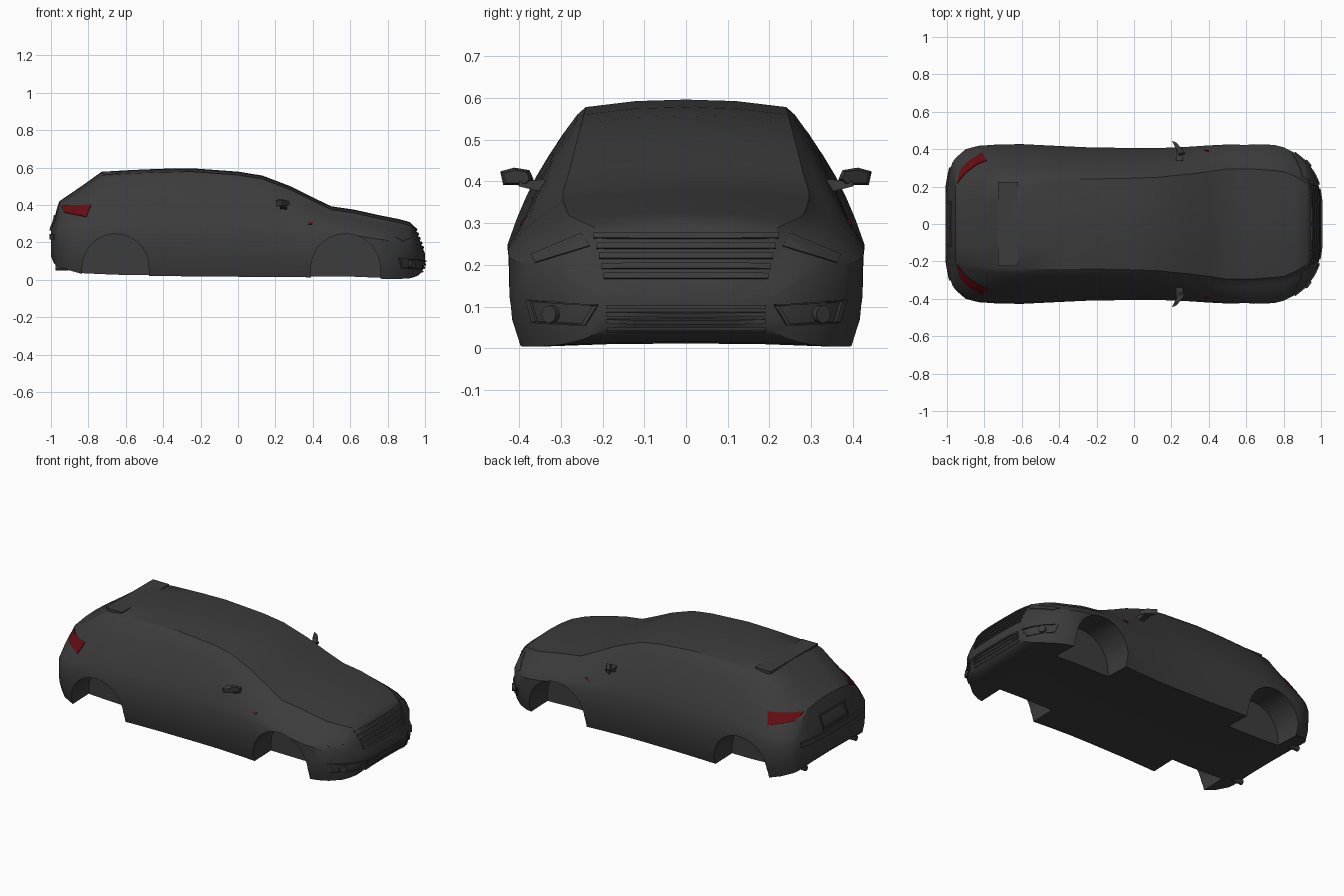
import bpy, bmesh, math
from mathutils import Vector
from mathutils.bvhtree import BVHTree

if "Cube" in bpy.data.objects:
    bpy.data.objects.remove(bpy.data.objects["Cube"])


def material(name, rgb):
    m = bpy.data.materials.new(name)
    m.diffuse_color = (*rgb, 1)
    m.use_nodes = True
    m.node_tree.nodes["Principled BSDF"].inputs["Base Color"].default_value = m.diffuse_color
    return m


DARK = material("dark_grey", (0.045, 0.045, 0.045))
RED = material("red_lens", (0.13, 0.004, 0.006))


def make_object(name, bm, mat=DARK):
    bmesh.ops.recalc_face_normals(bm, faces=bm.faces)
    me = bpy.data.meshes.new(name)
    bm.to_mesh(me)
    ob = bpy.data.objects.new(name, me)
    bpy.context.collection.objects.link(ob)
    me.materials.append(mat)
    return ob


def activate(ob):
    bpy.ops.object.select_all(action='DESELECT')
    ob.select_set(True)
    bpy.context.view_layer.objects.active = ob


def prism(bm, outline, a, b):
    """Closed solid joining an outline mapped by a() to the same mapped by b()."""
    va = [bm.verts.new(a(p)) for p in outline]
    vb = [bm.verts.new(b(p)) for p in outline]
    bm.faces.new(va)
    bm.faces.new(vb[::-1])
    n = len(outline)
    for i in range(n):
        bm.faces.new((va[i], va[(i + 1) % n], vb[(i + 1) % n], vb[i]))


# Body stations: x, half width, top height, half width of top, bottom height
STATIONS = [
    (-1.0, .20, .285, .13, .125), (-.985, .29, .315, .18, .09), (-.97, .33, .375, .19, .075),
    (-.955, .352, .42, .20, .066), (-.90, .40, .457, .215, .05), (-.83, .418, .505, .225, .03),
    (-.73, .425, .577, .235, .025), (-.60, .427, .585, .24, .02), (-.42, .418, .593, .24, .02),
    (-.25, .41, .596, .24, .018), (0, .406, .578, .245, .016), (.13, .406, .557, .25, .015),
    (.28, .412, .50, .265, .014), (.40, .42, .44, .28, .013), (.50, .425, .392, .295, .012),
    (.62, .427, .375, .295, .011), (.75, .423, .346, .285, .006), (.80, .41, .336, .28, .004),
    (.86, .38, .324, .255, .004), (.92, .33, .308, .22, .008), (.945, .295, .282, .21, .015),
    (.965, .265, .232, .205, .024), (.985, .22, .175, .17, .045), (1.0, .13, .14, .10, .08)]


def half_section(W, top, tw, bot):
    zw = min(.25, bot + .62 * (top - bot))
    d = min(.018, .2 * (top - zw))
    ax, az = tw + .12 * (W - tw), top - 2 * d
    cx, cz = ax + .65 * (W - ax), az + .4 * (zw - az)
    pts = [(0, top), (tw * .5, top - d * .2), (tw, top - d)]
    for i in range(7):
        t = i / 6
        pts.append(((1 - t) ** 2 * ax + 2 * t * (1 - t) * cx + t * t * W,
                    (1 - t) ** 2 * az + 2 * t * (1 - t) * cz + t * t * zw))
    h = zw - bot
    pts += [(W, bot + h * .6), (W - .004, bot + h * .3), (W - .024, bot),
            (W * .5, bot + .006), (0, bot + .008)]
    return pts


# Lofted body shell
bm = bmesh.new()
rings = []
for x, W, top, tw, bot in STATIONS:
    half = half_section(W, top, tw, bot)
    ring = half + [(-y, z) for y, z in half[-2:0:-1]]
    rings.append([bm.verts.new((x, y, z)) for y, z in ring])
for r, s in zip(rings, rings[1:]):
    for i in range(len(r)):
        j = (i + 1) % len(r)
        bm.faces.new((r[i], r[j], s[j], s[i]))
bm.faces.new(rings[0])
bm.faces.new(rings[-1][::-1])
body = make_object("car_body", bm)
bm.normal_update()
tree = BVHTree.FromBMesh(bm)

# Wheel arches cut out of both sides
for cx, r, cz in ((-.655, .178, .067), (.575, .186, .06)):
    for side in (1, -1):
        outline = [(cx + r * math.cos(math.pi * i / 14), cz + r * math.sin(math.pi * i / 14)) for i in range(15)]
        outline += [(cx - r, -.1), (cx + r, -.1)]
        cb = bmesh.new()
        prism(cb, outline, lambda p: (p[0], side * .24, p[1]), lambda p: (p[0], side * .6, p[1]))
        cutter = make_object("arch_cutter", cb)
        cutter.hide_render = True
        mod = body.modifiers.new("arch", 'BOOLEAN')
        mod.operation, mod.solver, mod.object = 'DIFFERENCE', 'EXACT', cutter
        activate(body)
        bpy.ops.object.modifier_apply(modifier=mod.name)
        bpy.data.objects.remove(cutter)
activate(body)
bpy.ops.object.shade_smooth_by_angle(angle=math.radians(32))


def patch(name, corners, axis, sign, thick=.01, mat=DARK, nu=10, nv=2):
    """Panel hugging the body: four 2D corners projected along x (as y,z) or y (as x,z)."""
    b = bmesh.new()
    c = [Vector(p) for p in corners]
    grid = []
    for i in range(nu + 1):
        row = []
        for j in range(nv + 1):
            u, v = i / nu, j / nv
            p = c[0].lerp(c[1], u).lerp(c[3].lerp(c[2], u), v)
            if axis == 'x':
                o, d = Vector((sign * 2, p[0], p[1])), Vector((-sign, 0, 0))
            else:
                o, d = Vector((p[0], sign * 2, p[1])), Vector((0, -sign, 0))
            hit = tree.ray_cast(o, d)[0] or tree.find_nearest(o + d * 1.6)[0]
            row.append(b.verts.new(hit))
        grid.append(row)
    for i in range(nu):
        for j in range(nv):
            b.faces.new((grid[i][j], grid[i + 1][j], grid[i + 1][j + 1], grid[i][j + 1]))
    ob = make_object(name, b, mat)
    m = ob.modifiers.new("thickness", 'SOLIDIFY')
    m.thickness, m.offset = thick, 0
    return ob


def bar(name, y0, y1, z, h, sign=1, thick=.014):
    return patch(name, [(y0, z), (y1, z), (y1, z + h), (y0, z + h)], 'x', sign, thick, DARK, 12, 1)


# Front grilles: stacked slats, the upper one tapering downwards
for i in range(5):
    w = .22 - .006 * i
    bar("upper_grille_slat", -w, w, .262 - .024 * i, .013)
for i in range(3):
    bar("lower_grille_slat", -.19, .19, .06 + .017 * i, .010)
bar("lower_grille_sill", -.19, .19, .043, .006)

# Rear bumper shelf and number plate recess frame
bar("rear_bumper_shelf", -.30, .30, .215, .03, -1, .016)
for z in (.262, .335):
    bar("plate_frame_rail", -.12, .12, z, .010, -1)
for y in (-.12, .11):
    patch("plate_frame_post", [(y, .262), (y + .01, .262), (y + .01, .345), (y, .345)], 'x', -1, .014, DARK, 1, 4)

for s in (1, -1):
    # Lamps on each side
    patch("tail_light", [(-.945, .395), (-.785, .40), (-.81, .335), (-.93, .36)], 'y', s, .008, RED)
    patch("side_marker", [(.375, .295), (.40, .297), (.40, .307), (.38, .305)], 'y', s, .008, RED, 2, 1)
    patch("headlight", [(s * .23, .245), (s * .36, .205), (s * .37, .225), (s * .25, .275)], 'x', 1, .006)
    # Fog lamp surround: brow, sill and two ends
    A, B, C, D = [Vector((s * y, z)) for y, z in ((.21, .104), (.38, .116), (.365, .062), (.24, .055))]
    for p, q in ((A, B), (B, C), (C, D), (D, A)):
        mid = (A + B + C + D) / 4
        patch("fog_lamp_surround", [p, q, q.lerp(mid, .14), p.lerp(mid, .14)], 'x', 1, .014, DARK, 8, 1)
    hit = tree.ray_cast(Vector((2, s * .32, .082)), Vector((-1, 0, 0)))[0]
    bpy.ops.mesh.primitive_cylinder_add(vertices=20, radius=.021, depth=.03, location=hit,
                                        rotation=(0, math.pi / 2, s * .65))
    fog = bpy.context.object
    fog.name = "fog_lamp"
    fog.data.materials.append(DARK)

    # Door mirror: swept head on a short stalk
    head = [(.365, .405), (.375, .427), (.412, .433), (.445, .424), (.438, .392), (.378, .39)]
    b = bmesh.new()
    prism(b, head, lambda p: (.225 - (p[0] - .40) * .5, s * p[0], p[1]),
          lambda p: (.255 - (p[0] - .40) * .6, s * (.405 + (p[0] - .405) * .75), .41 + (p[1] - .41) * .75))
    make_object("mirror_head", b)
    b = bmesh.new()
    prism(b, [(.335, .392), (.34, .405), (.40, .40), (.40, .388), (.35, .376)],
          lambda p: (.225, s * p[0], p[1]), lambda p: (.262, s * p[0], p[1]))
    make_object("mirror_stalk", b)

    # Exhaust tips under the rear bumper
    bpy.ops.mesh.primitive_cylinder_add(vertices=14, radius=.016, depth=.07, location=(-.94, s * .24, .066),
                                        rotation=(0, math.pi / 2, 0))
    tip = bpy.context.object
    tip.name = "exhaust_tip"
    tip.data.materials.append(DARK)

# Roof spoiler lip above the rear window
b = bmesh.new()
prism(b, [(-.62, .580), (-.62, .585), (-.728, .586), (-.728, .574), (-.70, .565)],
      lambda p: (p[0], -.225, p[1] - .006), lambda p: (p[0], .225, p[1] - .006))
make_object("roof_spoiler", b)
